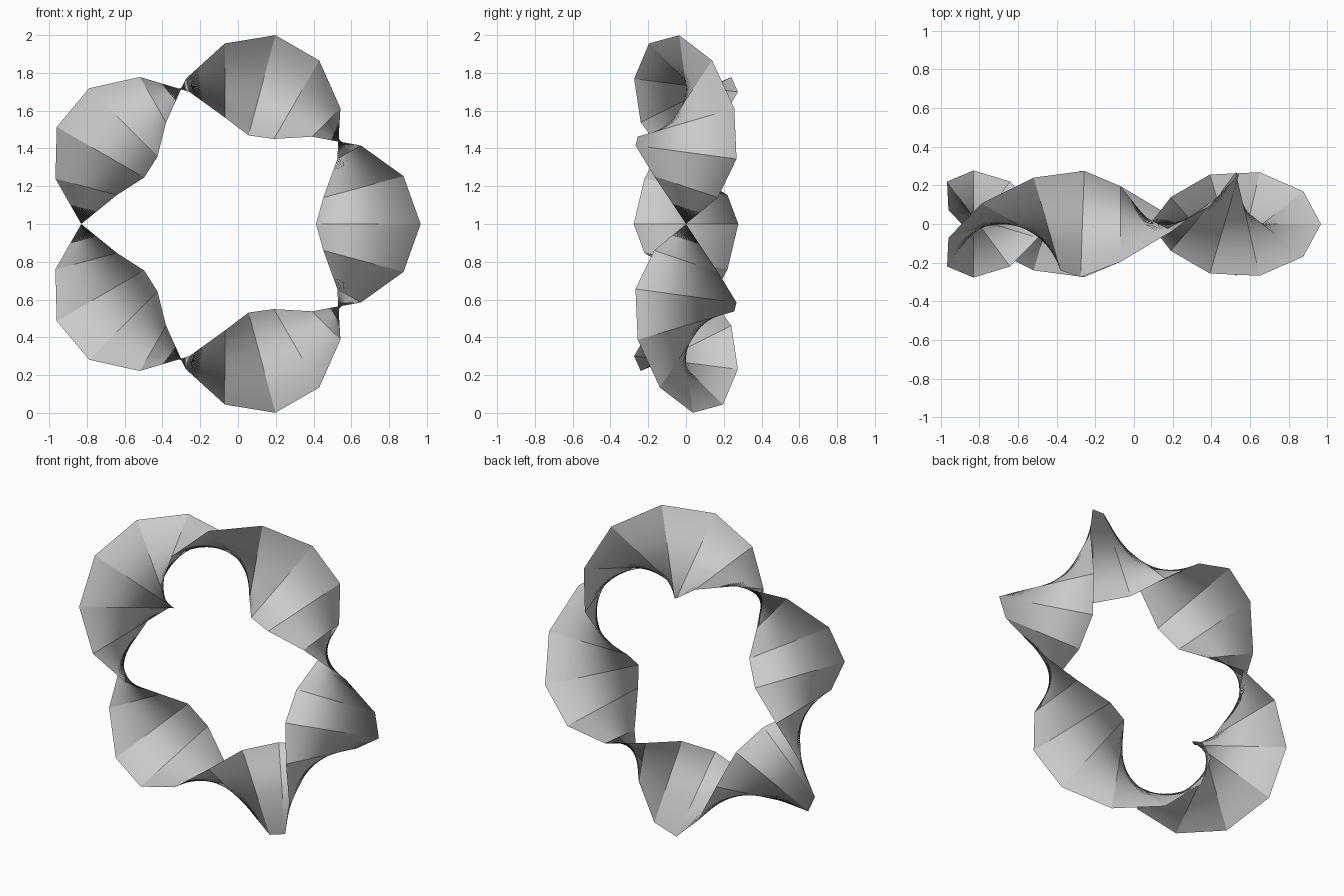
import bpy, bmesh
from math import sin, cos, pi

if "Cube" in bpy.data.objects:
    bpy.data.objects.remove(bpy.data.objects["Cube"])

RING, HALF_WIDTH = 0.76, 0.277   # centre-line radius, half width of the band
SEGMENTS, STRIPS = 24, 40        # steps round the ring, strips across the band
HALF_TWISTS = 5
CENTRE_X, CENTRE_Z = -0.07, 1.0

# Band with five half twists, standing upright in the xz plane
bm = bmesh.new()
rows = []
for i in range(SEGMENTS):
    a = 2 * pi * i / SEGMENTS
    twist = a * HALF_TWISTS / 2
    row = []
    for j in range(STRIPS + 1):
        v = HALF_WIDTH * (2 * j / STRIPS - 1)
        r = RING + v * cos(twist)
        row.append(bm.verts.new((CENTRE_X + r * cos(a), -v * sin(twist), CENTRE_Z + r * sin(a))))
    rows.append(row)
rows.append(rows[0][::-1])       # odd number of half twists: the ends join flipped

for r0, r1 in zip(rows, rows[1:]):
    for j in range(STRIPS):
        bm.faces.new((r0[j], r1[j], r1[j + 1], r0[j + 1]))

mesh = bpy.data.meshes.new("twisted_band")
bm.to_mesh(mesh)
bm.free()
bpy.context.collection.objects.link(bpy.data.objects.new("twisted_band", mesh))
